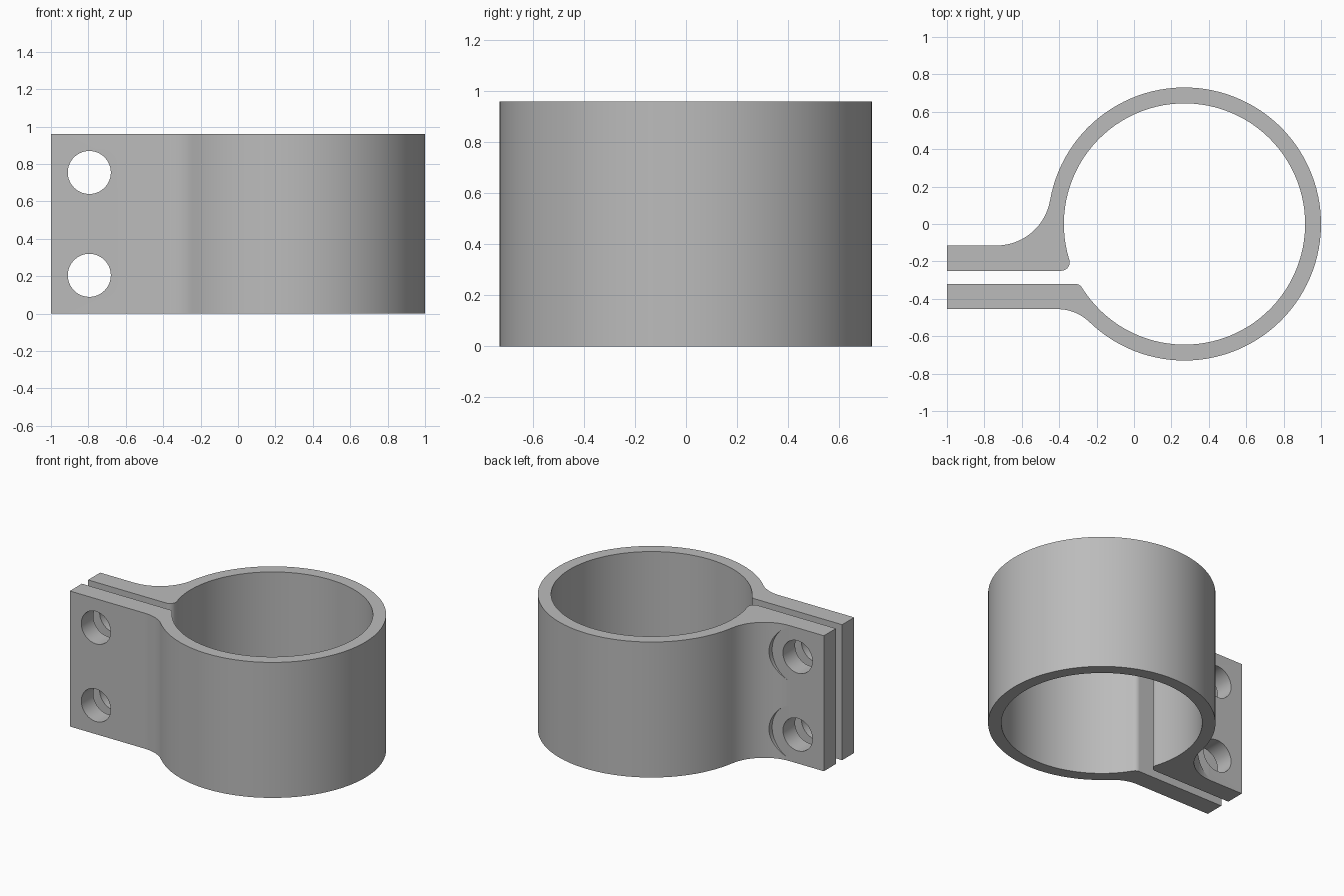
import bpy, bmesh, math
from mathutils import Vector

if "Cube" in bpy.data.objects:
    bpy.data.objects.remove(bpy.data.objects["Cube"])

HEIGHT = 0.96
CENTRE = Vector((0.27, 0.0))
R_OUT, R_IN = 0.73, 0.645
BACK_LUG = (-0.115, -0.25)     # outer and inner y of the back lug
FRONT_LUG = (-0.455, -0.32)    # outer and inner y of the front lug
HOLE_X, HOLE_Z = -0.795, (0.205, 0.755)

steel = bpy.data.materials.new("steel grey")
steel.diffuse_color = (0.5, 0.5, 0.5, 1)
steel.use_nodes = True
steel.node_tree.nodes["Principled BSDF"].inputs["Base Color"].default_value = steel.diffuse_color


def arc(c, r, a0, a1, n):
    return [Vector((c[0] + r * math.cos(a0 + (a1 - a0) * i / n),
                    c[1] + r * math.sin(a0 + (a1 - a0) * i / n))) for i in range(n + 1)]


def blend(y, r, ring_r, side):
    """Arc from the straight line at y to the ring, centred on the given side of the line.
    Returns its points and the ring angle where it touches."""
    cy = y + side * r
    c = Vector((CENTRE.x - math.sqrt((ring_r + r) ** 2 - (cy - CENTRE.y) ** 2), cy))
    a0 = -side * math.pi / 2
    d = CENTRE - c
    a1 = math.atan2(d.y, d.x)
    ring_angle = math.atan2(-d.y, -d.x) % (2 * math.pi)
    return arc(c, r, a0, a1, 14), ring_angle


# Clamp band: one open profile, extruded upwards
back_out, a_back_out = blend(BACK_LUG[0], 0.29, R_OUT, 1)
front_out, a_front_out = blend(FRONT_LUG[0], 0.25, R_OUT, -1)
back_in, a_back_in = blend(BACK_LUG[1], 0.045, R_IN, 1)
front_in, a_front_in = blend(FRONT_LUG[1], 0.045, R_IN, -1)

tau = 2 * math.pi
outline = [Vector((-1, BACK_LUG[0]))] + back_out
outline += arc(CENTRE, R_OUT, a_back_out, a_front_out - tau, 96)[1:-1]
outline += front_out[::-1] + [Vector((-1, FRONT_LUG[0])), Vector((-1, FRONT_LUG[1]))]
outline += front_in
outline += arc(CENTRE, R_IN, a_front_in - tau, a_back_in, 96)[1:-1]
outline += back_in[::-1] + [Vector((-1, BACK_LUG[1]))]

bm = bmesh.new()
base = bm.faces.new([bm.verts.new((p.x, p.y, 0)) for p in outline])
top = bmesh.ops.extrude_face_region(bm, geom=[base])["geom"]
bmesh.ops.translate(bm, vec=(0, 0, HEIGHT),
                    verts=[v for v in top if isinstance(v, bmesh.types.BMVert)])
bmesh.ops.recalc_face_normals(bm, faces=bm.faces)
mesh = bpy.data.meshes.new("clamp_band")
bm.to_mesh(mesh)
bm.free()
band = bpy.data.objects.new("clamp_band", mesh)
bpy.context.collection.objects.link(band)
mesh.materials.append(steel)


def drill(name, radius, y0, y1, z):
    bpy.ops.mesh.primitive_cylinder_add(vertices=64, radius=radius, depth=y1 - y0,
                                        location=(HOLE_X, (y0 + y1) / 2, z),
                                        rotation=(math.pi / 2, 0, 0))
    tool = bpy.context.object
    tool.name = name
    tool.data.materials.append(steel)
    mod = band.modifiers.new(name, 'BOOLEAN')
    mod.operation, mod.solver, mod.object = 'DIFFERENCE', 'EXACT', tool
    bpy.context.view_layer.objects.active = band
    bpy.ops.object.modifier_apply(modifier=name)
    bpy.data.objects.remove(tool)


# Bolt holes through both lugs, with bolt head seats cut into the back blend
for z in HOLE_Z:
    drill("bolt_hole", 0.115, -0.6, 0.1, z)
    drill("bolt_seat", 0.2, BACK_LUG[0] + 0.0005, 0.1, z)

bpy.ops.object.select_all(action='DESELECT')
band.select_set(True)
bpy.context.view_layer.objects.active = band
bpy.ops.object.shade_smooth_by_angle(angle=math.radians(30))
